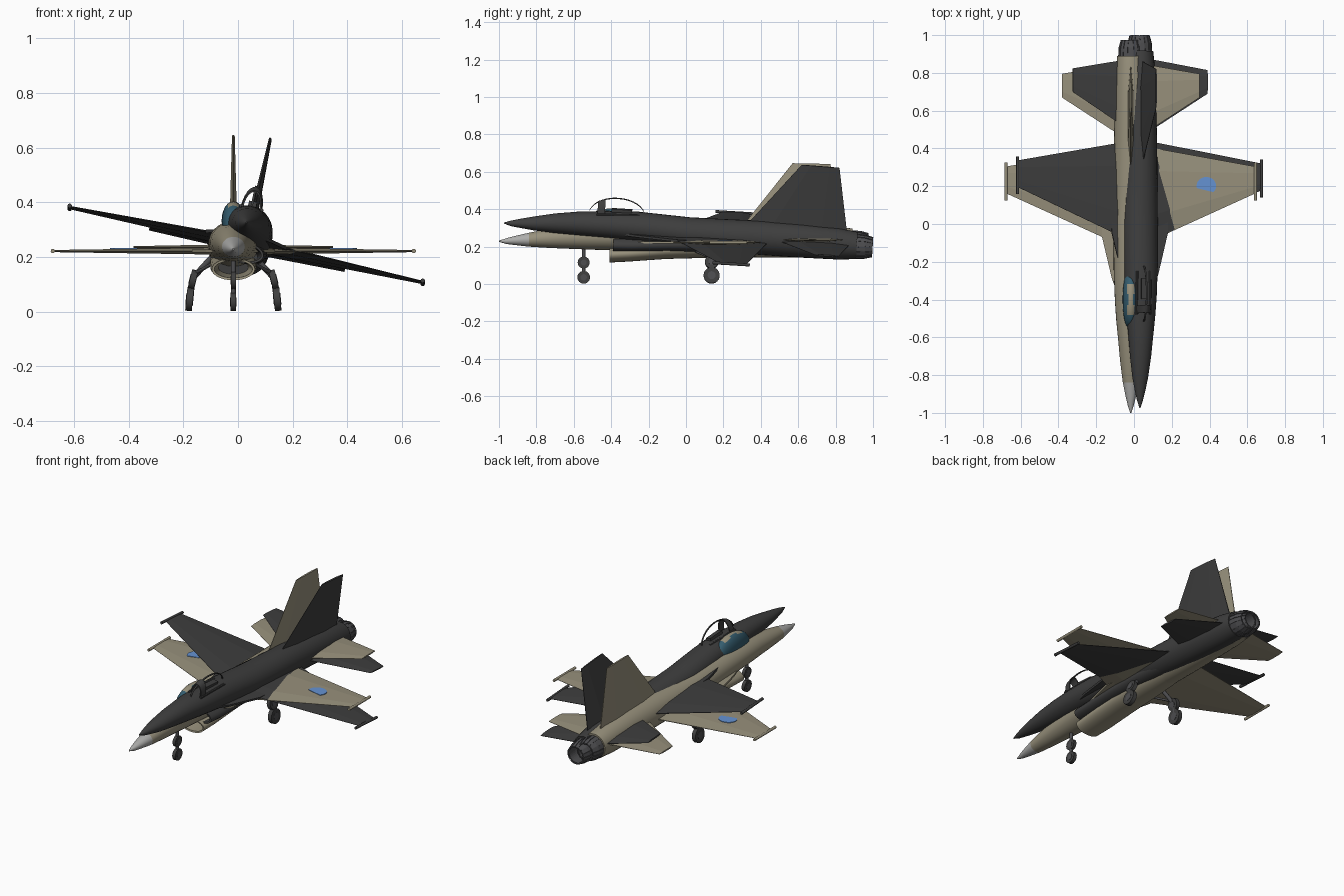
import bpy, bmesh, math
from mathutils import Matrix, Vector

if "Cube" in bpy.data.objects:
    bpy.data.objects.remove(bpy.data.objects["Cube"])


def material(name, rgb):
    m = bpy.data.materials.new(name)
    m.diffuse_color = (*rgb, 1)
    m.use_nodes = True
    m.node_tree.nodes["Principled BSDF"].inputs["Base Color"].default_value = m.diffuse_color
    return m


TAN = material("tan_paint", (0.31, 0.28, 0.20))
DARK = material("charcoal_paint", (0.048, 0.048, 0.048))
NOSE = material("light_grey", (0.42, 0.42, 0.41))
GLASS = material("teal_glass", (0.035, 0.11, 0.16))
BLUE = material("blue_patch", (0.13, 0.29, 0.65))
RUBBER = material("tyre_grey", (0.05, 0.05, 0.05))
METAL = material("nozzle_grey", (0.075, 0.075, 0.08))


def make(name, bm, mats, M, smooth=None, rule=None):
    """Turn a bmesh into an object; rule(face centre) picks the material slot."""
    bmesh.ops.recalc_face_normals(bm, faces=bm.faces)
    if rule:
        for f in bm.faces:
            f.material_index = rule(f.calc_center_median())
    me = bpy.data.meshes.new(name)
    bm.to_mesh(me)
    bm.free()
    me.transform(M)
    ob = bpy.data.objects.new(name, me)
    bpy.context.collection.objects.link(ob)
    for m in mats:
        me.materials.append(m)
    if smooth:
        bpy.ops.object.select_all(action='DESELECT')
        ob.select_set(True)
        bpy.context.view_layer.objects.active = ob
        bpy.ops.object.shade_smooth_by_angle(angle=math.radians(smooth))
    return ob


def loft(rings):
    """Skin a list of equally sized point loops and cap both ends."""
    bm = bmesh.new()
    vs = [[bm.verts.new(p) for p in r] for r in rings]
    n = len(vs[0])
    for a, b in zip(vs, vs[1:]):
        for i in range(n):
            j = (i + 1) % n
            bm.faces.new((a[i], a[j], b[j], b[i]))
    bm.faces.new(vs[0])
    bm.faces.new(vs[-1])
    return bm


def oval(y, w, top, bottom, n=28):
    c, h = (top + bottom) / 2, (top - bottom) / 2
    return [(w * math.cos(2 * math.pi * i / n), y, c + h * math.sin(2 * math.pi * i / n)) for i in range(n)]


def panel(le0, te0, le1, te1, t0, t1, up):
    """Thin wing-like surface between a root chord and a tip chord."""
    rings = []
    for le, te, t in ((le0, te0, t0), (le1, te1, t1)):
        le, te, u = Vector(le), Vector(te), Vector(up) * t
        rings.append([le + u * .1, le.lerp(te, .25) + u, le.lerp(te, .75) + u, te + u * .15,
                      te - u * .15, le.lerp(te, .75) - u, le.lerp(te, .25) - u, le - u * .1])
    return loft(rings)


def prism(pts, z0, z1):
    return loft([[(x, y, z0) for x, y in pts], [(x, y, z1) for x, y in pts]])


def rod(a, b, r, n=12, r2=None):
    a, b = Vector(a), Vector(b)
    bm = bmesh.new()
    q = (b - a).to_track_quat('Z', 'Y').to_matrix().to_4x4()
    bmesh.ops.create_cone(bm, cap_ends=True, segments=n, radius1=r, radius2=r if r2 is None else r2,
                          depth=(b - a).length, matrix=Matrix.Translation((a + b) / 2) @ q)
    return bm


def canopy_height(y):
    """Crest of the canopy along its length."""
    t = (y + 0.39) / 0.15
    return 0.09 + 0.092 * math.sqrt(max(0, 1 - t * t))


def airframe(prefix, paint, nose, M):
    # fuselage with a coloured nose cone
    secs = [(-0.99, .003, .010, .004), (-0.95, .016, .023, -.008), (-0.90, .028, .036, -.014),
            (-0.83, .042, .052, -.022), (-0.72, .056, .075, -.029), (-0.60, .067, .092, -.034),
            (-0.50, .077, .100, -.038), (-0.40, .084, .106, -.041), (-0.25, .090, .110, -.050),
            (0.0, .093, .098, -.065), (0.2, .092, .100, -.076), (0.4, .090, .104, -.080),
            (0.6, .086, .100, -.081), (0.8, .080, .090, -.079), (0.90, .072, .074, -.071)]
    make(prefix + "fuselage", loft([oval(*s) for s in secs]), [paint, nose], M, 40,
         lambda c: int(c.y < -0.83))
    # belly intake: outer shell running back, inner duct running forward to a dark end
    duct = [(-0.15, .055, -.035, -.085), (-0.398, .070, -.035, -.098), (-0.40, .079, -.026, -.107),
            (-0.30, .084, -.02, -.102), (-0.1, .086, 0, -.088), (0.12, .084, .02, -.082), (0.35, .07, .03, -.075)]
    make(prefix + "intake", loft([oval(*s) for s in duct]), [paint, DARK], M, 40,
         lambda c: int(abs(c.x) < .01 and abs(c.y + .15) < .001))
    # wings, root strakes, tip rails and tailplanes on both sides
    for s, side in ((-1, "left_"), (1, "right_")):
        n = prefix + side
        make(n + "wing", panel((s * .05, -.105, 0), (s * .05, .425, 0), (s * .655, .17, 0), (s * .655, .315, 0),
                               .013, .004, (0, 0, 1)), [paint], M)
        make(n + "strake", prism([(s * .07, -.36), (s * .10, -.28), (s * .152, -.06), (s * .15, .05), (s * .05, .05)],
                                 -.006, .006), [paint], M)
        make(n + "tip_rail", rod((s * .66, .135, 0), (s * .66, .335, 0), .008), [paint], M, 40)
        make(n + "tailplane", panel((s * .05, .475, .014), (s * .05, .86, .014), (s * .365, .68, .014),
                                    (s * .365, .805, .014), .010, .004, (0, 0, 1)), [paint], M)
    # tail fin
    make(prefix + "fin", panel((0, .29, .06), (0, .845, .06), (0, .58, .424), (0, .782, .42),
                               .015, .005, (1, 0, 0)), [paint], M)
    # hollow exhaust nozzle with separate petals
    rings = [oval(y, r, r - .002, -r - .002, 32) for y, r in
             ((.88, .066), (.94, .062), (.98, .052), (.98, .046), (.92, .050), (.90, .050))]
    make(prefix + "nozzle", loft(rings), [METAL], M)
    for i in range(16):
        a = math.pi * i / 8
        c, s = math.cos(a), math.sin(a)
        ring = []
        for y, r in ((.895, .067), (.945, .064), (.985, .053)):
            ring.append([(c * q - s * w, y, s * q + c * w - .002)
                         for q, w in ((r, -.009), (r, .009), (r - .007, .008), (r - .007, -.008))])
        make(prefix + "nozzle_petal", loft(ring), [METAL], M)


def wheel(name, x, y, z, r, w, M, lean=0):
    d = Vector((w / 2, 0, lean * w / 2))
    c = Vector((x, y, z))
    make(name + "_tyre", rod(c - d, c + d, r, 24), [RUBBER], M, 40)
    make(name + "_hub", rod(c - d * 1.15, c + d * 1.15, r * .5, 16), [METAL], M, 40)


# two interlocking airframes: one level, one rolled and pitched up
level = Matrix.Translation((-0.017, -0.01, 0.222))
tilted = (Matrix.Translation((0.03, 0.015, 0.259)) @ Matrix.Rotation(math.radians(-3.5), 4, 'X')
          @ Matrix.Rotation(math.radians(12), 4, 'Y'))
airframe("tan_", TAN, NOSE, level)
airframe("dark_", DARK, DARK, tilted)

# glazed canopy with a painted crest strip on the level aircraft
rings = []
for i in range(17):
    y = -0.39 - 0.149 * math.cos(math.pi * i / 16)
    k = (canopy_height(y) - .09) / .092
    rings.append(oval(y, .012 + .031 * k, canopy_height(y), .04, 24))
make("canopy_glass", loft(rings), [GLASS, TAN], level, 50,
     lambda c: int(abs(c.x) < .016 and c.z > .1 and -.46 < c.y < -.30))

# blue patches on the level wings
for s in (-1, 1):
    pts = [(s * (.40 + .052 * math.cos(math.radians(a))), .212 + .047 * math.sin(math.radians(a)))
           for a in range(-45, 196, 15)]
    make("wing_patch", prism(pts, .002, .0105), [BLUE], level)

# open canopy frame on the tilted aircraft: wide front hoop, thin crest bar, sills, seat
hoop = []
for i in range(13):
    a = math.pi * i / 12
    c, s = math.cos(a), math.sin(a)
    hoop.append([(c * r, y, .09 + s * h) for y, r, h in
                 ((-.495, .036, .068), (-.455, .040, .084), (-.455, .034, .078), (-.495, .030, .062))])
make("canopy_hoop", loft(hoop), [DARK], tilted, 40)
crest = []
for i in range(17):
    y = -0.39 - 0.149 * math.cos(math.pi * i / 16)
    z = canopy_height(y)
    crest.append([(-.004, y, z), (.004, y, z), (.004, y, z - .005), (-.004, y, z - .005)])
make("canopy_crest_bar", loft(crest), [DARK], tilted)
for s in (-1, 1):
    make("canopy_sill", rod((s * .038, -.50, .092), (s * .034, -.27, .10), .007, 8), [DARK], tilted)
make("seat", prism([(-.015, -.42), (.015, -.42), (.015, -.31), (-.015, -.31)], .09, .122), [DARK], tilted)

# landing gear under the level aircraft
ground = Matrix.Translation((-0.017, -0.01, 0))
wheel("nose_wheel", 0, -.537, .036, .034, .020, ground)
wheel("nose_gear_lamp", 0, -.537, .115, .032, .018, ground)
make("nose_strut", rod((0, -.537, .20), (0, -.537, .04), .009), [METAL], ground, 40)
for s in (-1, 1):
    wheel("main_wheel", s * .16, .147, .046, .043, .024, ground, s * .1)
    wheel("main_gear_fork", s * .148, .147, .118, .036, .022, ground, s * .25)
    make("main_strut", rod((s * .06, .12, .22), (s * .142, .145, .13), .011), [METAL], ground, 40)
    make("main_axle_leg", rod((s * .142, .147, .15), (s * .157, .147, .046), .009), [METAL], ground, 40)
    make("gear_brace", rod((s * .07, .05, .18), (s * .14, .14, .14), .006), [METAL], ground, 40)
